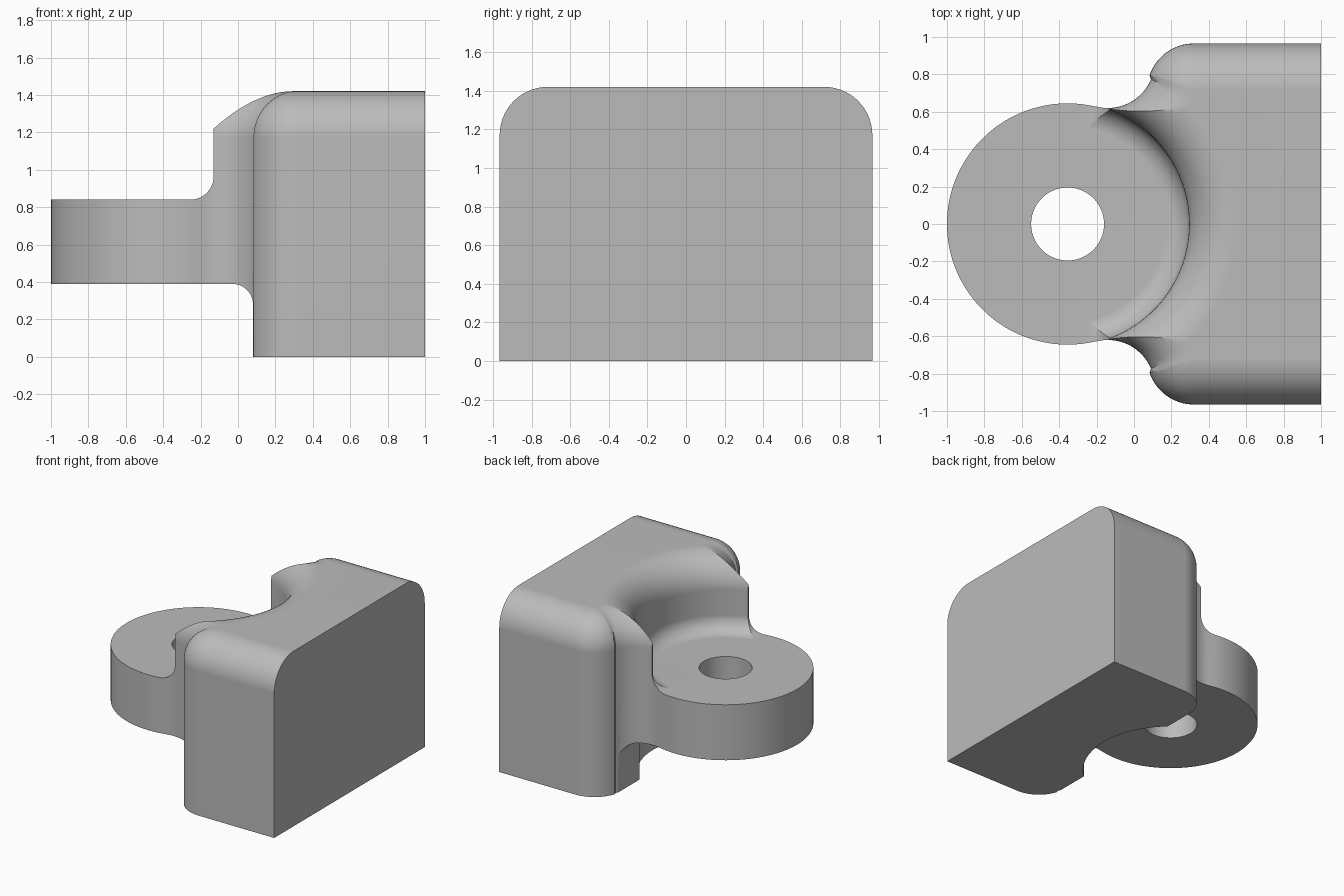
import bpy, bmesh
from math import sin, cos, pi, atan2, sqrt

if "Cube" in bpy.data.objects:
    bpy.data.objects.remove(bpy.data.objects["Cube"])

AXIS = -0.355             # x of the lug centre
LUG_R, EDGE_R = 0.645, 0.25
CORNER = (0.32, 0.715)    # centre of the block's convex corner
NECK = (-0.14, 0.87)      # centre of the concave neck blend
TOP, LUG_TOP, LUG_BASE = 1.42, 0.84, 0.39


def arc(cx, cy, r, a0, a1, n):
    return [(cx + r * cos(a0 + (a1 - a0) * i / n),
             cy + r * sin(a0 + (a1 - a0) * i / n)) for i in range(n + 1)]


def finish(name, bm):
    bmesh.ops.recalc_face_normals(bm, faces=bm.faces)
    mesh = bpy.data.meshes.new(name)
    bm.to_mesh(mesh)
    bm.free()
    ob = bpy.data.objects.new(name, mesh)
    bpy.context.collection.objects.link(ob)
    return ob


def loft(name, rings):
    """Skin closed rings of equal length and cap both ends."""
    bm = bmesh.new()
    loops = [[bm.verts.new(p) for p in ring] for ring in rings]
    for a, b in zip(loops, loops[1:]):
        for i in range(len(a)):
            j = (i + 1) % len(a)
            bm.faces.new((a[i], a[j], b[j], b[i]))
    bm.faces.new(loops[0])
    bm.faces.new(loops[-1])
    return finish(name, bm)


def lathe(name, profile, n=128):
    """Closed turned solid about the lug axis, profile as (radius, z)."""
    return loft(name, [[(AXIS + r * cos(2 * pi * i / n), r * sin(2 * pi * i / n), z)
                        for i in range(n)] for r, z in profile])


def bar(name, profile):
    """Profile (x, z) swept across the full width."""
    return loft(name, [[(x, y, z) for x, z in profile] for y in (-1.2, 1.2)])


def outline(d):
    """Plan of block, necks and lug, moved inward by d."""
    turn = atan2(NECK[1] - CORNER[1], NECK[0] - CORNER[0])
    lug = atan2(NECK[1], NECK[0] - AXIS)
    half = [(1, CORNER[1] + EDGE_R - d)]
    half += arc(*CORNER, EDGE_R - d, pi / 2, turn, 16)
    half += arc(*NECK, EDGE_R + d, turn - pi, lug - pi, 20)[1:]
    half += arc(AXIS, 0, LUG_R - d, lug, pi, 48)[1:]
    return half + [(x, -y) for x, y in half[-2::-1]]


# Body: plan outline raised to full height with a rounded top rim
levels = [(0, 0), (0, TOP - EDGE_R)]
levels += [(EDGE_R * 0.998 * (1 - cos(a)), TOP - EDGE_R * (1 - sin(a)))
           for a in [pi / 2 * i / 14 for i in range(1, 15)]]
body = loft("block_with_lug", [[(x, y, z) for x, y in outline(d)] for d, z in levels])

# Cutters: clear the space over and under the lug, leaving blended corners
f, w = 0.125, LUG_R + 0.005
g = 0.11
over_fillet = arc(-0.13 - f, LUG_TOP + f, f, -pi / 2, 0, 12)
under_fillet = arc(0.08 - g, LUG_BASE - g, g, 0, pi / 2, 12)
cutters = [
    bar("over_lug_cutter", [(-1.3, LUG_TOP)] + over_fillet + [(-0.13, 1.7), (-1.3, 1.7)]),
    lathe("over_round_cutter", [(0.05, LUG_TOP)]
          + arc(w - f, LUG_TOP + f, f, -pi / 2, 0, 12)
          + arc(w + EDGE_R, TOP - EDGE_R, EDGE_R, pi, pi / 2, 16)
          + [(w + EDGE_R, 1.7)]),
    bar("under_lug_cutter", [(-1.3, -0.2), (0.08, -0.2)] + under_fillet + [(-1.3, LUG_BASE)]),
    lathe("under_round_cutter", [(w, -0.2)]
          + arc(w - g, LUG_BASE - g, g, 0, pi / 2, 12) + [(0.05, LUG_BASE)]),
    lathe("hole_cutter", [(0.195, -0.3), (0.195, 1.8)], 64),
]

bpy.context.view_layer.objects.active = body
for cutter in cutters:
    cutter.hide_render = True
    mod = body.modifiers.new(cutter.name, "BOOLEAN")
    mod.operation, mod.solver, mod.object = "DIFFERENCE", "EXACT", cutter
    bpy.ops.object.modifier_apply(modifier=mod.name)
    bpy.data.objects.remove(cutter)

# Colour
grey = bpy.data.materials.new("plain_grey")
grey.use_nodes = True
grey.diffuse_color = (0.5, 0.5, 0.5, 1)
grey.node_tree.nodes["Principled BSDF"].inputs["Base Color"].default_value = (0.5, 0.5, 0.5, 1)
body.data.materials.clear()
body.data.materials.append(grey)
for p in body.data.polygons:
    p.material_index = 0

# Smooth shading with crisp edges
bpy.ops.object.select_all(action="DESELECT")
body.select_set(True)
bpy.ops.object.shade_smooth_by_angle(angle=pi / 6)
weighted = body.modifiers.new("weighted_normals", "WEIGHTED_NORMAL")
weighted.keep_sharp = True
